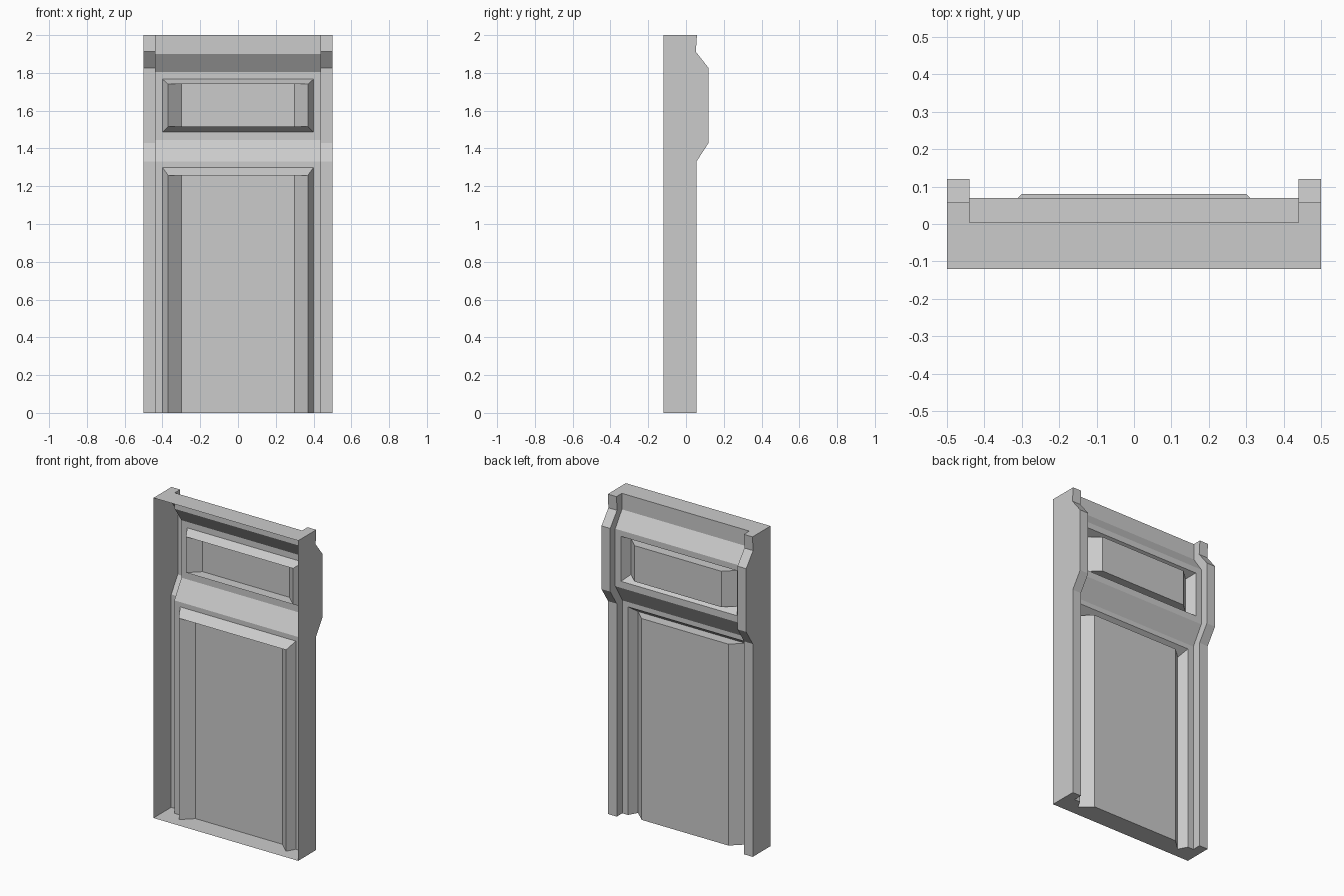
import bpy, bmesh

cube = bpy.data.objects.get("Cube")
if cube:
    bpy.data.objects.remove(cube, do_unlink=True)

grey = bpy.data.materials.new("plain_grey")
grey.use_nodes = True
COLOUR = (0.6, 0.6, 0.6, 1)
grey.diffuse_color = COLOUR
grey.node_tree.nodes["Principled BSDF"].inputs["Base Color"].default_value = COLOUR

FRONT = -0.12                 # open edge of the hollow shell
EDGE, INNER = 0.5, 0.44       # pilaster sides
HOLE, TROUGH, FIELD = 0.4, 0.37, 0.3   # half widths of the panel steps
SINK, RAISE = -0.055, 0.01    # depth of groove and height of field

# Profiles as (y, z), running upward
POST = [(0.055, 0), (0.055, 1.33), (0.12, 1.43), (0.12, 1.825), (0.052, 1.912), (0.058, 2)]
CORE = [(0, 0), (0, 1.33), (0.07, 1.445), (0.07, 1.804), (0.004, 1.9), (0.004, 2)]


def build(name, polys, mirror=False):
    """Make a welded flat-shaded shell whose surface faces the back."""
    bm = bmesh.new()
    for poly in polys:
        bm.faces.new([bm.verts.new(p) for p in poly])
    bmesh.ops.remove_doubles(bm, verts=bm.verts, dist=0.0005)
    bmesh.ops.recalc_face_normals(bm, faces=bm.faces)
    if sum(f.normal.y * f.calc_area() for f in bm.faces) < 0:
        bmesh.ops.reverse_faces(bm, faces=bm.faces)
    mesh = bpy.data.meshes.new(name)
    bm.to_mesh(mesh)
    bm.free()
    mesh.materials.append(grey)
    obj = bpy.data.objects.new(name, mesh)
    bpy.context.collection.objects.link(obj)
    if mirror:
        obj.modifiers.new("Mirror", 'MIRROR')
    return obj


def strip(a, b, xa, xb):
    """Quads joining two profiles at two x positions."""
    return [[(xa, *a[i]), (xa, *a[i + 1]), (xb, *b[i + 1]), (xb, *b[i])]
            for i in range(len(a) - 1)]


def upright(x0, x1, z0, z1, y):
    return strip([(y, z0), (y, z1)], [(y, z0), (y, z1)], x0, x1)


def both_sides(polys):
    return polys + [[(-x, y, z) for x, y, z in p] for p in polys]


# Side posts: outer wall, back face, inner return and end caps
wall = [[(EDGE, FRONT, 0)] + [(EDGE, *p) for p in POST] + [(EDGE, FRONT, 2)]]
caps = [[(INNER, FRONT, z), (EDGE, FRONT, z), (EDGE, y, z), (INNER, y, z)]
        for y, z in (POST[0], POST[-1])]
build("side_posts", wall + caps + strip(POST, POST, INNER, EDGE)
      + strip(POST, CORE, INNER, INNER), mirror=True)


# Frame between the posts, with openings for the panels
def framed(y, z0, z1, h0, h1):
    polys = both_sides(upright(HOLE, INNER, h0, h1, y))
    for a, b in ((z0, h0), (h1, z1)):
        if b > a:
            polys += upright(-INNER, INNER, a, b, y)
    return polys


LOW = (0, 1.3, 0, 1.258)             # hole bottom, top, groove bottom, top
HIGH = (1.486, 1.767, 1.516, 1.74)
frame = framed(0, 0, 1.33, *LOW[:2]) + framed(0.07, 1.445, 1.804, *HIGH[:2])
for i in (1, 3, 4):
    frame += strip(CORE[i:i + 2], CORE[i:i + 2], -INNER, INNER)
top_y = CORE[-1][0]
frame.append([(-INNER, FRONT, 2), (INNER, FRONT, 2), (INNER, top_y, 2), (-INNER, top_y, 2)])

# Bottom cap follows the cross-section of the lower panel
section = [(INNER, FRONT), (INNER, 0), (HOLE, 0), (TROUGH, SINK), (FIELD, RAISE)]
section += [(-x, y) for x, y in reversed(section)]
frame.append([(x, y, 0) for x, y in section])
build("door_frame", frame)


# Raised panels: bevelled groove around a raised field
def raised_panel(name, y, h0, h1, g0, g1):
    deep, high = y + SINK, y + RAISE
    outer, groove = [(y, h0), (y, h1)], [(deep, g0), (deep, g1)]
    field = [(high, g0), (high, g1)]
    polys = both_sides(strip(outer, groove, HOLE, TROUGH)
                       + strip(groove, field, TROUGH, FIELD))
    polys += strip(field, field, -FIELD, FIELD)
    for h, g in ((h0, g0), (h1, g1)):
        if h != g:
            polys.append([(-HOLE, y, h), (HOLE, y, h), (TROUGH, deep, g), (-TROUGH, deep, g)])
            polys.append([(-TROUGH, deep, g), (TROUGH, deep, g), (FIELD, high, g), (-FIELD, high, g)])
    build(name, polys)


raised_panel("lower_panel", 0, *LOW)
raised_panel("upper_panel", 0.07, *HIGH)
